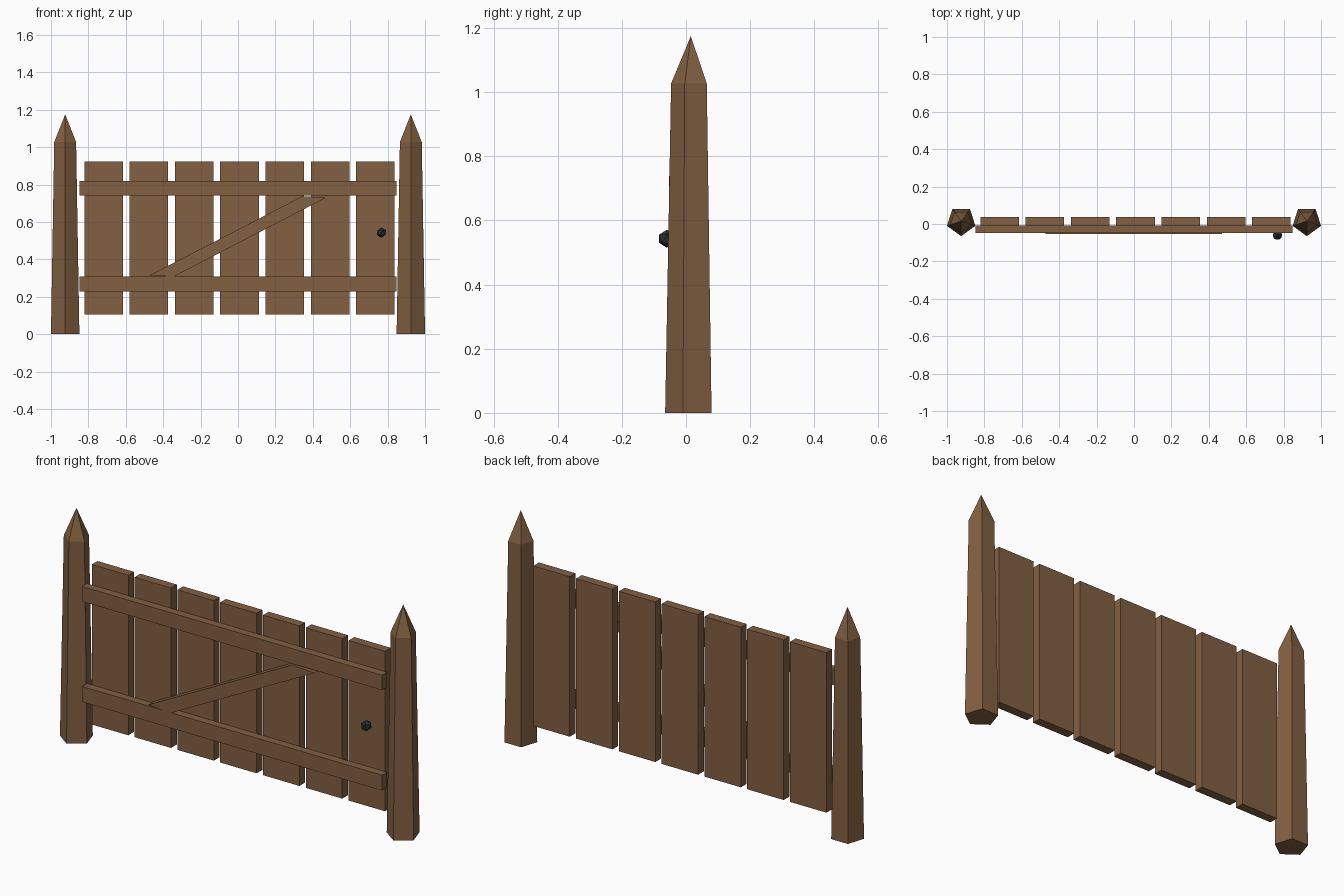
import bpy, bmesh, math

if "Cube" in bpy.data.objects:
    bpy.data.objects.remove(bpy.data.objects["Cube"])


def material(name, rgb):
    m = bpy.data.materials.new(name)
    m.diffuse_color = (*rgb, 1)
    m.use_nodes = True
    m.node_tree.nodes["Principled BSDF"].inputs["Base Color"].default_value = m.diffuse_color
    return m


WOOD = material("brown wood", (0.225, 0.118, 0.054))
IRON = material("dark iron", (0.022, 0.030, 0.033))


def finish(name, bm, mat):
    bmesh.ops.recalc_face_normals(bm, faces=bm.faces)
    me = bpy.data.meshes.new(name)
    bm.to_mesh(me)
    bm.free()
    me.materials.append(mat)
    ob = bpy.data.objects.new(name, me)
    bpy.context.collection.objects.link(ob)
    return ob


def board(name, outline, y0, y1):
    """Extrude an x-z outline from y0 to y1."""
    bm = bmesh.new()
    face = bm.faces.new([bm.verts.new((x, y0, z)) for x, z in outline])
    ext = bmesh.ops.extrude_face_region(bm, geom=[face])["geom"]
    verts = [g for g in ext if isinstance(g, bmesh.types.BMVert)]
    bmesh.ops.translate(bm, verts=verts, vec=(0, y1 - y0, 0))
    return finish(name, bm, WOOD)


def rect(x0, x1, z0, z1):
    return [(x0, z0), (x1, z0), (x1, z1), (x0, z1)]


def post(name, x, y):
    """Tapered five-sided post with a pointed top."""
    bm = bmesh.new()
    rings = []
    for r, z in ((0.08, 0), (0.0615, 1.027)):
        angles = [math.radians(-90 + 72 * i) for i in range(5)]
        rings.append([bm.verts.new((x + r * math.cos(a), y + r * math.sin(a), z))
                      for a in angles])
    tip = bm.verts.new((x, y, 1.175))
    low, high = rings
    bm.faces.new(low)
    for i in range(5):
        j = (i + 1) % 5
        bm.faces.new((low[i], low[j], high[j], high[i]))
        bm.faces.new((high[i], high[j], tip))
    return finish(name, bm, WOOD)


# Posts
post("left_post", -0.924, 0.015)
post("right_post", 0.924, 0.015)

# Upright planks
for i in range(7):
    x = -0.718 + 0.242 * i
    board(f"plank_{i + 1}", rect(x - 0.103, x + 0.103, 0.104, 0.922), -0.008, 0.038)

# Cross rails
board("lower_rail", rect(-0.848, 0.848, 0.228, 0.307), -0.048, -0.008)
board("upper_rail", rect(-0.848, 0.848, 0.741, 0.818), -0.048, -0.008)

# Diagonal brace with slanted ends
board("diagonal_brace",
      [(-0.472, 0.315), (-0.345, 0.307), (0.47, 0.729), (0.345, 0.738)], -0.053, -0.008)

# Knob
bm = bmesh.new()
bmesh.ops.create_icosphere(bm, subdivisions=1, radius=0.028)
bmesh.ops.translate(bm, verts=bm.verts, vec=(0.767, -0.06, 0.543))
finish("knob", bm, IRON)
